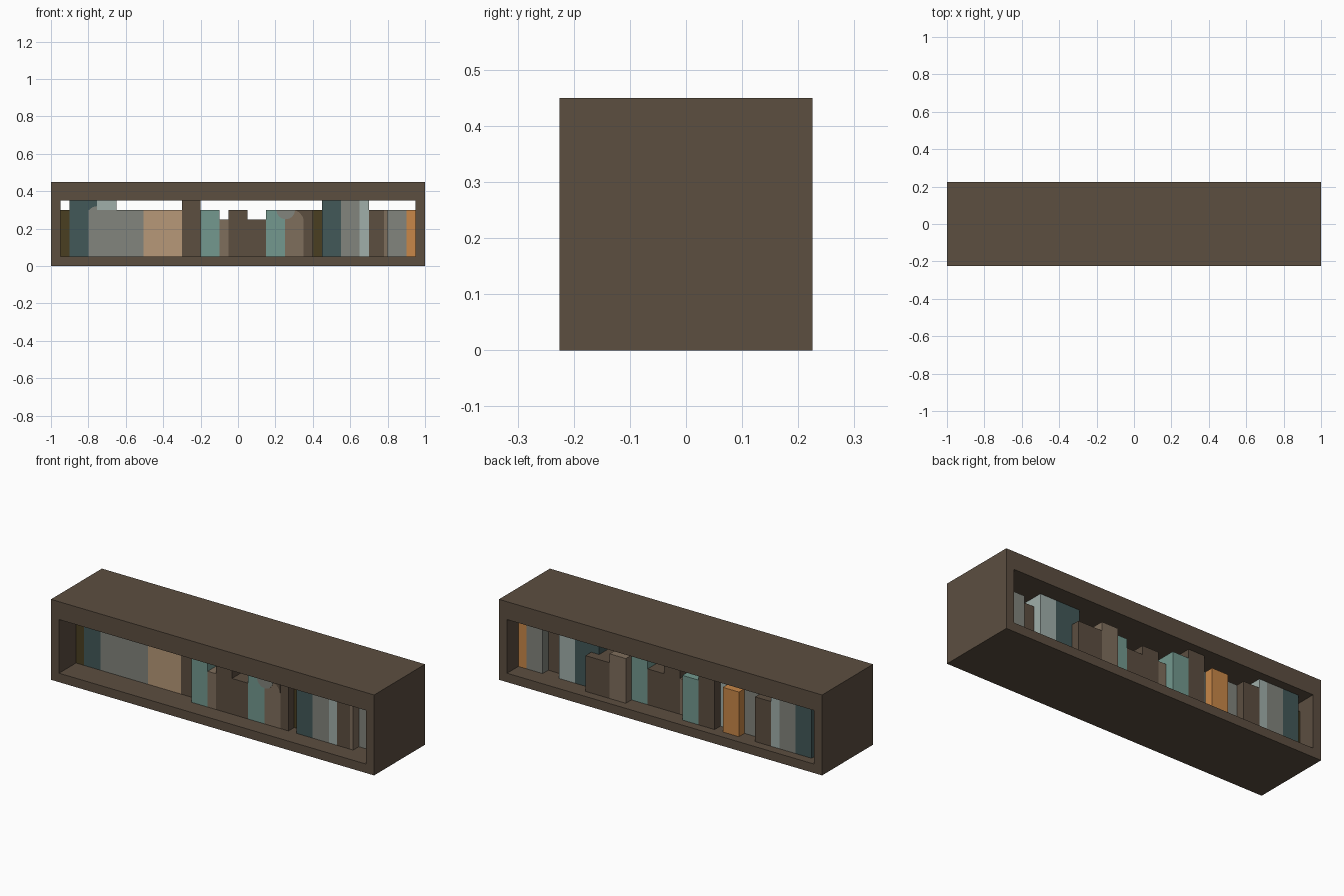
import bpy, bmesh, math

if "Cube" in bpy.data.objects:
    bpy.data.objects.remove(bpy.data.objects["Cube"])


def lin(c):
    c /= 255
    return c / 12.92 if c <= 0.04045 else ((c + 0.055) / 1.055) ** 2.4


def material(name, rgb):
    m = bpy.data.materials.new(name)
    m.diffuse_color = (*[lin(c) for c in rgb], 1)
    m.use_nodes = True
    m.node_tree.nodes["Principled BSDF"].inputs["Base Color"].default_value = m.diffuse_color
    return m


MATS = {n: material(n, rgb) for n, rgb in {
    "dark_wood": (92, 78, 64),
    "dark_teal": (66, 88, 88),
    "sea_green": (115, 153, 143),
    "grey": (130, 133, 125),
    "pale_blue": (160, 175, 170),
    "tan": (183, 152, 120),
    "taupe": (127, 110, 92),
    "olive": (74, 62, 33),
    "orange": (200, 135, 72),
}.items()}


def finish(bm, name, mat):
    bmesh.ops.recalc_face_normals(bm, faces=bm.faces)
    me = bpy.data.meshes.new(name)
    bm.to_mesh(me)
    bm.free()
    me.materials.append(MATS[mat])
    ob = bpy.data.objects.new(name, me)
    bpy.context.collection.objects.link(ob)
    return ob


def prism(name, mat, loops, y0, y1):
    """Extrude an (x, z) outline from y0 to y1."""
    bm = bmesh.new()
    f = bm.faces.new([bm.verts.new((x, y0, z)) for x, z in loops])
    r = bmesh.ops.extrude_face_region(bm, geom=[f])
    for v in r["geom"]:
        if isinstance(v, bmesh.types.BMVert):
            v.co.y = y1
    return finish(bm, name, mat)


def box(name, mat, x0, x1, y0, y1, z0, z1):
    return prism(name, mat, [(x0, z0), (x1, z0), (x1, z1), (x0, z1)], y0, y1)


# Frame: a rectangular ring, open at front and back
bm = bmesh.new()
rings = []
for y in (-0.225, 0.225):
    for xs, zs in (((-1, 1), (0, 0.45)), ((-0.95, 0.95), (0.05, 0.35))):
        rings.append([bm.verts.new((x, y, z)) for x, z in (
            (xs[0], zs[0]), (xs[1], zs[0]), (xs[1], zs[1]), (xs[0], zs[1]))])
fo, fi, bo, bi = rings
for a, b in ((fo, fi), (bo, bi), (fo, bo), (fi, bi)):
    for i in range(4):
        j = (i + 1) % 4
        bm.faces.new((a[i], a[j], b[j], b[i]))
finish(bm, "shelf_frame", "dark_wood")

# Books seen from the front: colour, x0, x1, front y, top z
front = [
    ("olive", -0.95, -0.90, -0.075, 0.30),
    ("dark_teal", -0.90, -0.80, -0.075, 0.35),
    ("grey", -0.80, -0.65, -0.075, 0.30),
    ("grey", -0.65, -0.505, -0.075, 0.30),
    ("tan", -0.505, -0.30, -0.075, 0.30),
    ("dark_wood", -0.30, -0.20, -0.075, 0.35),
    ("sea_green", -0.20, -0.10, -0.125, 0.30),
    ("taupe", -0.10, -0.05, -0.125, 0.25),
    ("dark_wood", -0.05, 0.05, -0.125, 0.30),
    ("dark_wood", 0.05, 0.15, -0.125, 0.25),
    ("sea_green", 0.15, 0.25, -0.125, 0.30),
    ("taupe", 0.25, 0.35, -0.125, 0.30),
    ("dark_wood", 0.35, 0.40, -0.125, 0.30),
    ("olive", 0.40, 0.45, -0.075, 0.30),
    ("dark_teal", 0.45, 0.55, -0.125, 0.35),
    ("grey", 0.55, 0.65, -0.125, 0.35),
    ("pale_blue", 0.65, 0.70, -0.125, 0.35),
    ("dark_wood", 0.70, 0.78, -0.125, 0.30),
    ("taupe", 0.78, 0.80, -0.125, 0.30),
    ("grey", 0.80, 0.90, -0.075, 0.30),
    ("orange", 0.90, 0.95, -0.075, 0.30),
]
# Books seen from the back: colour, x0, x1, back y, top z
back = [
    ("olive", -0.95, -0.90, 0.125, 0.30),
    ("dark_teal", -0.90, -0.80, 0.175, 0.35),
    ("grey", -0.80, -0.70, 0.175, 0.35),
    ("pale_blue", -0.70, -0.65, 0.175, 0.35),
    ("dark_wood", -0.65, -0.55, 0.175, 0.30),
    ("grey", -0.55, -0.45, 0.125, 0.30),
    ("orange", -0.45, -0.35, 0.175, 0.30),
    ("pale_blue", -0.35, -0.30, 0.125, 0.30),
    ("dark_wood", -0.30, -0.20, 0.175, 0.35),
    ("sea_green", -0.20, -0.10, 0.175, 0.30),
    ("taupe", -0.10, -0.05, 0.125, 0.25),
    ("dark_wood", -0.05, 0.05, 0.125, 0.30),
    ("dark_wood", 0.05, 0.15, 0.125, 0.25),
    ("sea_green", 0.15, 0.25, 0.125, 0.30),
    ("taupe", 0.25, 0.35, 0.175, 0.30),
    ("dark_wood", 0.35, 0.50, 0.175, 0.25),
    ("dark_teal", 0.45, 0.60, 0.125, 0.35),
    ("pale_blue", 0.60, 0.70, 0.125, 0.35),
    ("dark_wood", 0.70, 0.80, 0.075, 0.30),
    ("grey", 0.80, 0.90, 0.125, 0.30),
    ("orange", 0.90, 0.95, 0.125, 0.30),
]
for i, (mat, x0, x1, y, z) in enumerate(front):
    box(f"front_book_{i + 1}", mat, x0, x1, y, 0, 0.05, z)
for i, (mat, x0, x1, y, z) in enumerate(back):
    box(f"back_book_{i + 1}", mat, x0, x1, 0, y, 0.05, z)

# Upper part of the tall two-tone book
box("book_cap_teal", "dark_teal", -0.80, -0.755, -0.075, 0, 0.30, 0.35)
box("book_cap_pale", "pale_blue", -0.755, -0.65, -0.075, 0, 0.30, 0.35)


# Painted round patches as thin plates
def patch(name, mat, cx, cz, rx, rz, a0, a1, y):
    pts = [(cx + rx * math.cos(a0 + (a1 - a0) * i / 8),
            cz + rz * math.sin(a0 + (a1 - a0) * i / 8)) for i in range(9)]
    if abs(a1 - a0) < 3:
        pts.append((cx, cz))
    prism(name, mat, pts, y - 0.002, y)


patch("grey_corner_patch", "grey", -0.755, 0.28, 0.045, 0.04,
      math.pi / 2, math.pi, -0.075)
patch("grey_half_round_patch", "grey", 0.255, 0.30, 0.05, 0.05,
      math.pi, 2 * math.pi, -0.125)
prism("dark_corner_patch", "dark_wood",
      [(0.35, 0.25), (0.35, 0.30), (0.305, 0.30), (0.33, 0.285), (0.345, 0.265)],
      -0.127, -0.125)
